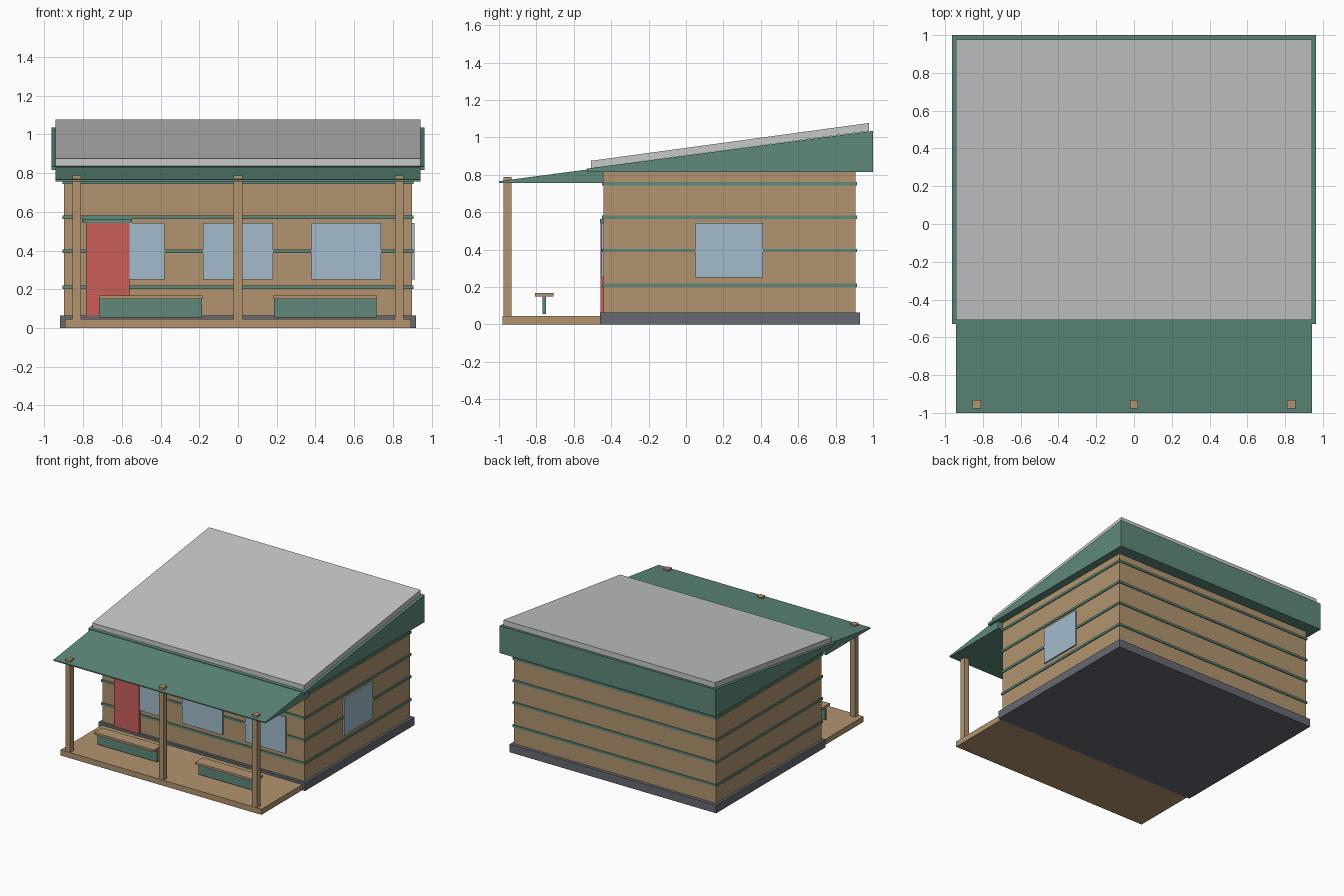
import bpy
import bmesh

old = bpy.data.objects.get("Cube")
if old:
    bpy.data.objects.remove(old, do_unlink=True)


def linear(c):
    c /= 255
    return c / 12.92 if c <= 0.04045 else ((c + 0.055) / 1.055) ** 2.4


def material(name, *rgb):
    mat = bpy.data.materials.new(name)
    mat.use_nodes = True
    colour = [linear(c) for c in rgb] + [1]
    mat.diffuse_color = colour
    mat.node_tree.nodes["Principled BSDF"].inputs["Base Color"].default_value = colour
    return mat


wood = material("tan wood", 178, 148, 111)
green = material("muted green", 94, 137, 123)
roofing = material("pale grey roofing", 199, 200, 202)
stone = material("slate grey", 102, 105, 113)
glass = material("pale blue glass", 162, 187, 203)
red = material("red door paint", 202, 94, 88)


def prism(name, profile, x0, x1, mat):
    """Extrude a closed (y, z) profile along x."""
    bm = bmesh.new()
    face = bm.faces.new([bm.verts.new((x0, y, z)) for y, z in profile])
    extruded = bmesh.ops.extrude_face_region(bm, geom=[face])["geom"]
    verts = [v for v in extruded if isinstance(v, bmesh.types.BMVert)]
    bmesh.ops.translate(bm, verts=verts, vec=(x1 - x0, 0, 0))
    bmesh.ops.recalc_face_normals(bm, faces=bm.faces[:])
    mesh = bpy.data.meshes.new(name)
    bm.to_mesh(mesh)
    bm.free()
    mesh.materials.append(mat)
    obj = bpy.data.objects.new(name, mesh)
    bpy.context.scene.collection.objects.link(obj)
    return obj


def box(name, x0, x1, y0, y1, z0, z1, mat):
    return prism(name, [(y0, z0), (y1, z0), (y1, z1), (y0, z1)], x0, x1, mat)


# Base, porch deck and cabin walls
box("foundation", -0.92, 0.92, -0.46, 0.93, 0, 0.065, stone)
box("porch_deck", -0.895, 0.895, -0.98, -0.46, 0, 0.045, wood)
box("walls", -0.9, 0.9, -0.44, 0.905, 0.065, 0.82, wood)

# Trim bands wrapping the walls
for i, z in enumerate((0.21, 0.395, 0.573, 0.752)):
    box(f"trim_band_{i + 1}", -0.908, 0.908, -0.448, 0.913, z - 0.009, z + 0.009, green)

# Windows and door
for side, x in (("right", -0.56), ("middle", 0), ("left", 0.56)):
    box(f"front_window_{side}", x - 0.18, x + 0.18, -0.453, -0.44, 0.25, 0.543, glass)
box("side_window", 0.9, 0.912, 0.052, 0.413, 0.25, 0.543, glass)
box("door", -0.785, -0.56, -0.457, -0.44, 0.065, 0.543, red)
box("door_lintel", -0.805, -0.547, -0.46, -0.44, 0.543, 0.563, green)

# Roof wedge, roofing sheet and porch awning
prism("roof_wedge", [(-0.53, 0.815), (1, 0.815), (1, 1.035), (-0.53, 0.833)],
      -0.963, 0.963, green)
prism("roofing_sheet", [(-0.508, 0.836), (0.978, 1.034), (0.978, 1.077), (-0.508, 0.875)],
      -0.943, 0.943, roofing)
prism("porch_awning", [(-1, 0.757), (-0.44, 0.757), (-0.44, 0.84), (-1, 0.766)],
      -0.943, 0.943, green)

# Porch posts
for side, x in (("right", -0.833), ("middle", 0), ("left", 0.833)):
    box(f"porch_post_{side}", x - 0.022, x + 0.022, -0.977, -0.932, 0.045, 0.787, wood)

# Benches
for side, x in (("right", -0.45), ("left", 0.45)):
    box(f"bench_seat_{side}", x - 0.267, x + 0.267, -0.808, -0.708, 0.15, 0.168, wood)
    box(f"bench_support_{side}", x - 0.265, x + 0.265, -0.767, -0.749, 0.055, 0.15, green)
